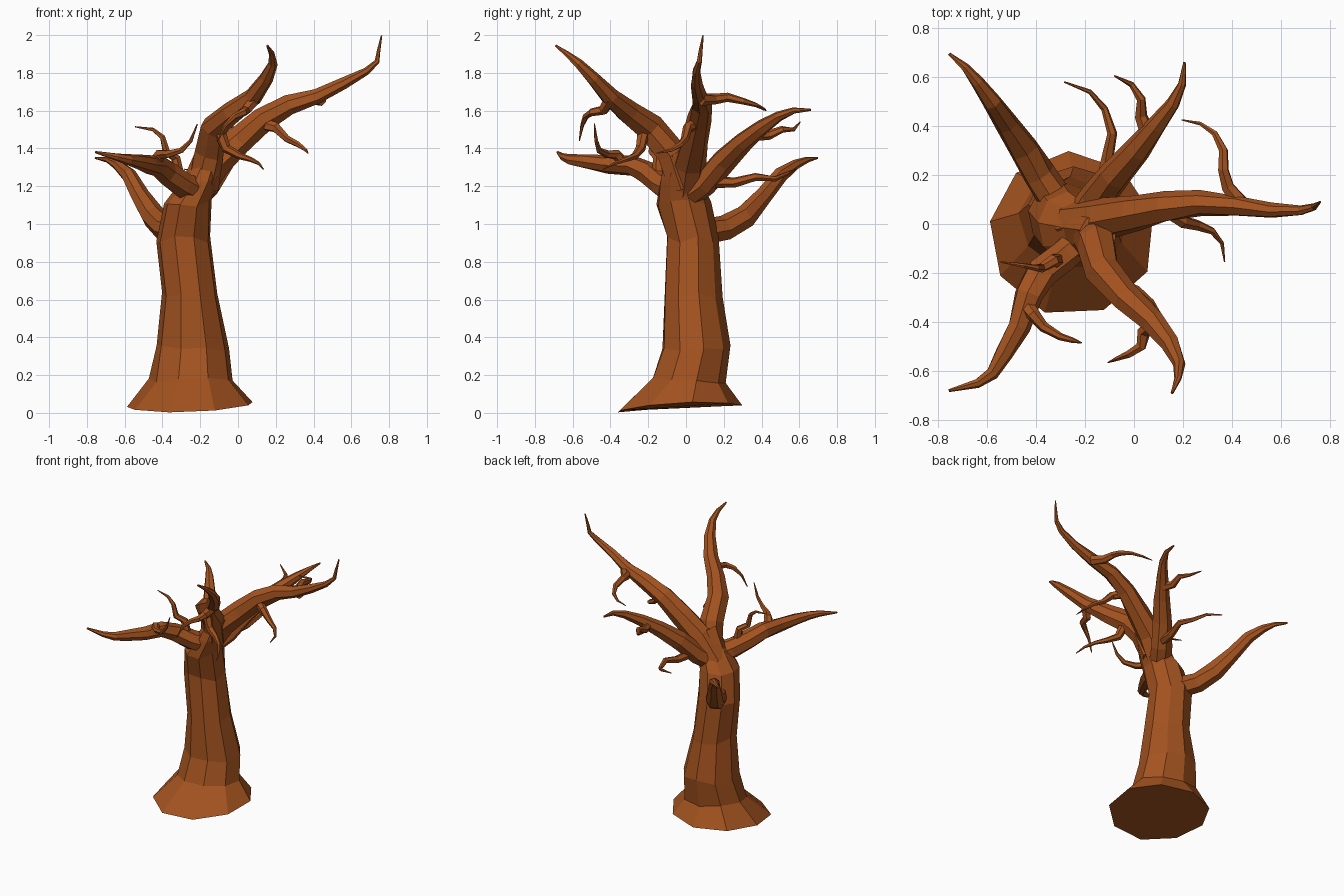
import bpy, bmesh, math, random
from mathutils import Vector

random.seed(4)
bark = bpy.data.materials.new("reddish_brown_bark")
bark.diffuse_color = (0.37, 0.086, 0.014, 1)


def skin(name, rings):
    """Join a list of point rings into a closed, flat-shaded tube."""
    bm = bmesh.new()
    vs = [[bm.verts.new(p) for p in r] for r in rings]
    n = len(vs[0])
    for a, b in zip(vs, vs[1:]):
        for i in range(n):
            j = (i + 1) % n
            bm.faces.new((a[i], a[j], b[j], b[i]))
    bm.faces.new(vs[0][::-1])
    bm.faces.new(vs[-1])
    bmesh.ops.recalc_face_normals(bm, faces=bm.faces)
    me = bpy.data.meshes.new(name)
    bm.to_mesh(me)
    bm.free()
    me.materials.append(bark)
    ob = bpy.data.objects.new(name, me)
    bpy.context.collection.objects.link(ob)


def limb(name, pts, r0, r1=0.006, power=1.8, sides=7, rough=0.1):
    """Tapering tube along a path, with slightly uneven rings."""
    pts = [Vector(p) for p in pts]
    lens = [0]
    for a, b in zip(pts, pts[1:]):
        lens.append(lens[-1] + (b - a).length)
    rings, u = [], None
    for k, p in enumerate(pts):
        d = (pts[min(k + 1, len(pts) - 1)] - pts[max(k - 1, 0)]).normalized()
        if u is None:
            u = d.orthogonal()
        u = (u - d * u.dot(d)).normalized()
        v = d.cross(u)
        r = r0 + (r1 - r0) * (lens[k] / lens[-1]) ** power
        ring = []
        for i in range(sides):
            a = math.tau * i / sides
            q = r * (1 + random.uniform(-rough, rough))
            ring.append(p + u * math.cos(a) * q + v * math.sin(a) * q)
        rings.append(ring)
    skin(name, rings)


# Trunk: flared uneven foot, leaning rings (z, cx, cy, rx, ry)
levels = [(0.032, -0.255, -0.035, .345, .335), (0.17, -0.245, 0.015, .225, .20),
          (0.34, -0.24, 0.055, .195, .185), (0.62, -0.255, 0.035, .15, .158),
          (0.92, -0.29, 0.035, .145, .14), (1.11, -0.265, -0.015, .13, .145),
          (1.24, -0.195, -0.03, .095, .11), (1.38, -0.145, -0.035, .075, .075)]
rings = []
for k, (z, cx, cy, rx, ry) in enumerate(levels):
    ring = []
    for i in range(9):
        a = math.tau * i / 9 + 0.21
        q = 1 + random.uniform(-.03, .03)
        dz = 0.022 * math.sin(a + 0.6) + 0.01 * math.cos(2 * a) if k == 0 else random.uniform(-.02, .02)
        ring.append(Vector((cx + rx * q * math.cos(a), cy + ry * q * math.sin(a), z + dz)))
    rings.append(ring)
skin("trunk", rings)

# Main branches
limb("right_branch", [(-.24, 0, 1.15), (-.13, .02, 1.32), (0, .045, 1.435), (.13, .07, 1.55),
     (.27, .085, 1.63), (.42, .075, 1.675), (.56, .055, 1.745), (.68, .055, 1.81),
     (.735, .07, 1.86), (.745, .078, 1.92), (.76, .09, 1.998)], .092, .004, 1.2)
limb("front_right_branch", [(-.19, -.02, 1.2), (-.15, -.08, 1.38), (-.125, -.19, 1.51),
     (-.03, -.3, 1.59), (.08, -.4, 1.67), (.15, -.49, 1.77), (.185, -.57, 1.85),
     (.18, -.63, 1.9), (.155, -.69, 1.945)], .083)
limb("back_right_branch", [(-.22, 0, 1.14), (-.15, .1, 1.21), (-.08, .2, 1.33), (.01, .3, 1.43),
     (.09, .4, 1.51), (.16, .49, 1.57), (.195, .57, 1.6), (.207, .66, 1.605)], .073)
limb("back_left_branch", [(-.32, .09, .96), (-.39, .2, .98), (-.45, .31, 1.04), (-.52, .41, 1.15),
     (-.58, .5, 1.26), (-.64, .58, 1.315), (-.69, .64, 1.34), (-.755, .695, 1.35)], .07)
limb("front_left_branch", [(-.2, -.05, 1.17), (-.29, -.13, 1.21), (-.38, -.2, 1.27),
     (-.43, -.29, 1.31), (-.47, -.42, 1.315), (-.53, -.53, 1.33), (-.58, -.61, 1.34),
     (-.64, -.65, 1.355), (-.755, -.68, 1.38)], .068)

# Small curling twigs
twigs = {
    "right_back_twig": [(.44, .08, 1.66), (.385, .15, 1.66), (.365, .22, 1.67), (.365, .3, 1.65),
                        (.33, .37, 1.63), (.27, .41, 1.61), (.195, .425, 1.6)],
    "right_front_twig": [(.13, .06, 1.53), (.2, .01, 1.51), (.26, -.005, 1.45), (.32, -.03, 1.42),
                         (.36, -.08, 1.39), (.37, -.155, 1.375)],
    "front_right_upper_twig": [(.09, -.4, 1.66), (.04, -.44, 1.6), (.03, -.5, 1.59),
                               (-.02, -.53, 1.57), (-.07, -.55, 1.52), (-.105, -.565, 1.44)],
    "front_right_lower_twig": [(-.1, -.22, 1.5), (-.06, -.24, 1.4), (.01, -.27, 1.36),
                               (.07, -.32, 1.34), (.11, -.38, 1.32), (.135, -.44, 1.29)],
    "back_right_lower_twig": [(-.13, .13, 1.22), (-.11, .26, 1.22), (-.09, .37, 1.25),
                              (-.12, .47, 1.24), (-.18, .54, 1.27), (-.285, .58, 1.29)],
    "back_right_upper_twig": [(.06, .36, 1.47), (.03, .44, 1.47), (.03, .51, 1.5),
                              (-.01, .57, 1.5), (-.08, .605, 1.54)],
    "front_left_inner_twig": [(-.31, -.15, 1.23), (-.33, -.15, 1.35), (-.38, -.18, 1.38),
                              (-.4, -.18, 1.46), (-.45, -.17, 1.5), (-.545, -.155, 1.515)],
    "front_left_outer_twig": [(-.45, -.32, 1.31), (-.41, -.37, 1.37), (-.37, -.42, 1.37),
                              (-.3, -.46, 1.39), (-.25, -.475, 1.44), (-.215, -.485, 1.53)],
}
for name, path in twigs.items():
    limb(name, path, .034, .003, 1.0, sides=6)
